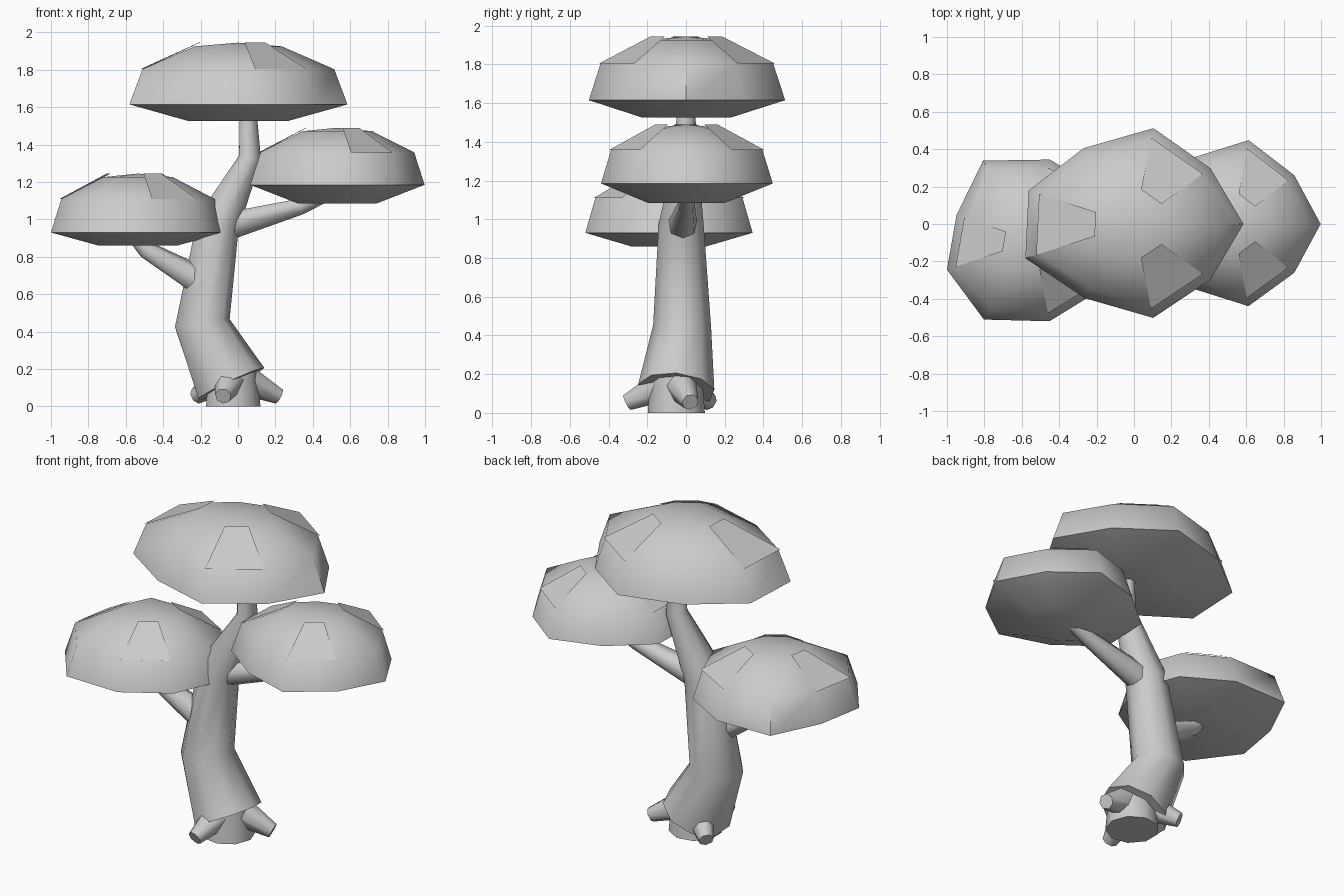
import bpy, bmesh, math
from mathutils import Vector

if "Cube" in bpy.data.objects:
    bpy.data.objects.remove(bpy.data.objects["Cube"])

grey = bpy.data.materials.new("plain_grey")
grey.diffuse_color = (0.6, 0.6, 0.6, 1)
grey.use_nodes = True
grey.node_tree.nodes["Principled BSDF"].inputs["Base Color"].default_value = grey.diffuse_color


def finish(name, bm, angle=55, recalc=True):
    if recalc:
        bmesh.ops.recalc_face_normals(bm, faces=bm.faces)
    me = bpy.data.meshes.new(name)
    bm.to_mesh(me)
    bm.free()
    me.materials.append(grey)
    ob = bpy.data.objects.new(name, me)
    bpy.context.collection.objects.link(ob)
    if angle:
        bpy.ops.object.select_all(action='DESELECT')
        ob.select_set(True)
        bpy.context.view_layer.objects.active = ob
        bpy.ops.object.shade_smooth_by_angle(angle=math.radians(angle))
    return ob


def bridge(bm, rings):
    n = len(rings[0])
    for a, b in zip(rings, rings[1:]):
        for i in range(n):
            j = (i + 1) % n
            bm.faces.new((a[i], a[j], b[j], b[i]))


def tube(name, path, sides):
    """Tapered limb through (x, y, z, radius) points."""
    bm = bmesh.new()
    pts = [Vector(p[:3]) for p in path]
    rings = []
    for k, p in enumerate(pts):
        d = Vector()
        if k > 0:
            d += (p - pts[k - 1]).normalized()
        if k < len(pts) - 1:
            d += (pts[k + 1] - p).normalized()
        d.normalize()
        ref = Vector((0, 1, 0)) if abs(d.y) < 0.8 else Vector((1, 0, 0))
        u = ref.cross(d).normalized()
        v = d.cross(u)
        ring = []
        for i in range(sides):
            a = 2 * math.pi * i / sides
            ring.append(bm.verts.new(p + path[k][3] * (math.cos(a) * u + math.sin(a) * v)))
        rings.append(ring)
    bridge(bm, rings)
    bm.faces.new(rings[0])
    bm.faces.new(rings[-1])
    return finish(name, bm)


def canopy(name, centre, rx, ry, rise, drop, wobble):
    """Nine-sided flattened dome with three raised flat leaf facets."""
    c = Vector(centre)

    def pt(i, r, z):
        a = math.radians(40 * (i % 9))
        w = wobble[i % 9]
        return c + Vector((rx * r * w * math.cos(a), ry * r * w * math.sin(a), z))

    bm = bmesh.new()
    profile = [(0.45, -drop), (1, 0), (0.88, 0.57 * rise), (0.4, 0.94 * rise)]
    rings = [[bm.verts.new(pt(i, r, z)) for i in range(9)] for r, z in profile]
    bridge(bm, rings)
    for ring, z in ((rings[0], -drop), (rings[-1], rise)):
        pole = bm.verts.new(c + Vector((0, 0, z)))
        for i in range(9):
            bm.faces.new((ring[i], ring[(i + 1) % 9], pole))
    finish(name, bm)

    # leaf facets, one on every third panel
    bm = bmesh.new()
    for i in (1, 4, 7):
        bm.faces.new([bm.verts.new(p) for p in (
            pt(i, 0.9, 0.57 * rise), pt(i + 1, 0.9, 0.57 * rise),
            pt(i + 1, 0.36, rise), pt(i, 0.36, rise))])
    finish(name + "_leaf_facets", bm, 0, False)


# trunk and stump
tube("stump", [(-0.03, -0.05, 0, 0.15), (-0.03, -0.05, 0.24, 0.13)], 9)
tube("trunk", [(-0.04, -0.05, 0.12, 0.2), (-0.195, -0.02, 0.445, 0.152),
               (-0.11, -0.025, 0.98, 0.118), (0.063, 0, 1.33, 0.062),
               (0.05, 0, 1.65, 0.042)], 9)

# roots, evenly spread around the stump
for k, deg in enumerate((16, 138, 259)):
    a = math.radians(deg)
    dx, dy = math.cos(a), math.sin(a)
    tube(f"root_{k + 1}", [(-0.03 + 0.06 * dx, -0.05 + 0.06 * dy, 0.15, 0.09),
                           (-0.03 + 0.26 * dx, -0.05 + 0.26 * dy, 0.055, 0.044)], 7)

# side branches
tube("left_branch", [(-0.17, -0.05, 0.65, 0.085), (-0.49, -0.09, 0.835, 0.05),
                     (-0.57, -0.09, 0.93, 0.04)], 7)
tube("right_branch", [(-0.08, -0.02, 0.96, 0.08), (0.33, 0, 1.07, 0.046),
                      (0.5, 0, 1.15, 0.04)], 7)

# canopies
even = (0.975, 0.89, 1, 0.9, 1, 1.03, 0.88, 0.98, 0.89)
left = (0.94, 0.95, 0.98, 1.1, 0.89, 1, 1.08, 0.97, 0.92)
canopy("top_canopy", (0, 0, 1.615), 0.6, 0.52, 0.33, 0.09, even)
canopy("right_canopy", (0.53, 0, 1.185), 0.48, 0.455, 0.305, 0.1, even)
canopy("left_canopy", (-0.535, -0.09, 0.93), 0.495, 0.45, 0.315, 0.07, left)
